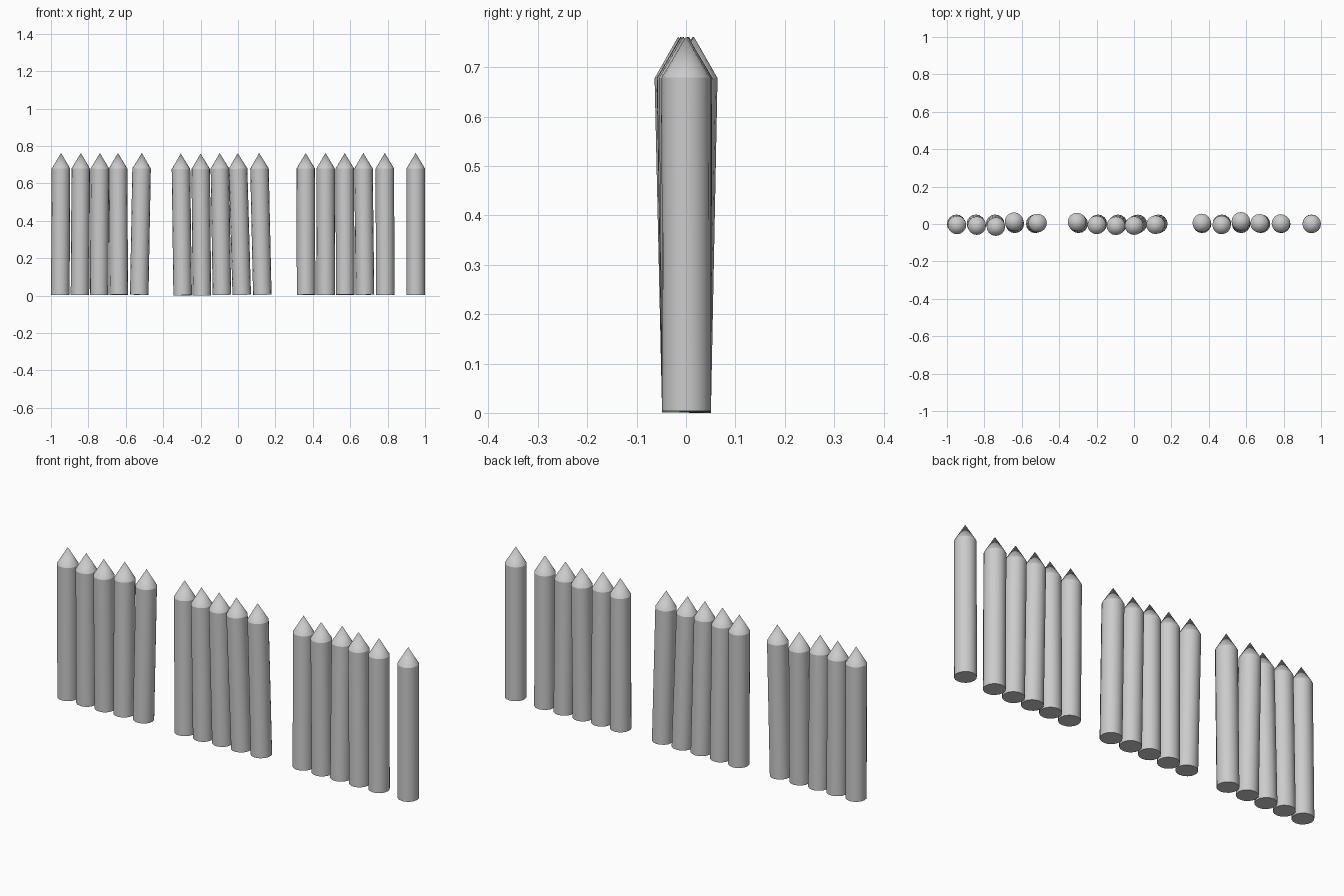
import bpy, bmesh
from mathutils import Vector

if "Cube" in bpy.data.objects:
    bpy.data.objects.remove(bpy.data.objects["Cube"])

RADIUS, SHOULDER, HEIGHT, SIDES = 0.0495, 0.675, 0.758, 16


def stake(name, base, tip):
    """Round post with a conical point, leaning from base to tip."""
    bm = bmesh.new()
    rings = bmesh.ops.create_circle(bm, cap_ends=True, radius=RADIUS, segments=SIDES)
    bottom = bm.faces[:][0]
    # shaft
    ext = bmesh.ops.extrude_edge_only(bm, edges=bottom.edges[:])
    top = [v for v in ext["geom"] if isinstance(v, bmesh.types.BMVert)]
    edges = [e for e in ext["geom"] if isinstance(e, bmesh.types.BMEdge)
             and e.verts[0] in top and e.verts[1] in top]
    for v in top:
        v.co.z = SHOULDER
    # point
    apex = bm.verts.new((0, 0, HEIGHT))
    for e in edges:
        bm.faces.new((e.verts[0], e.verts[1], apex))
    bmesh.ops.recalc_face_normals(bm, faces=bm.faces[:])
    mesh = bpy.data.meshes.new(name)
    bm.to_mesh(mesh)
    bm.free()
    ob = bpy.data.objects.new(name, mesh)
    bpy.context.collection.objects.link(ob)
    ob.location = base
    lean = Vector(tip) - Vector(base)
    ob.rotation_mode = 'QUATERNION'
    ob.rotation_quaternion = Vector((0, 0, 1)).rotation_difference(lean)
    mesh.shade_smooth()
    mesh.set_sharp_from_angle(angle=0.5)


# base x, tip x, tip y for each stake, in three groups plus an end post
stakes = [
    (-0.95, -0.946, -0.006), (-0.845, -0.84, -0.01), (-0.742, -0.738, -0.016),
    (-0.637, -0.642, 0.014), (-0.528, -0.514, 0.006),
    (-0.296, -0.306, 0.012), (-0.193, -0.2, -0.006), (-0.086, -0.098, -0.011),
    (0.02, -0.002, -0.01), (0.13, 0.113, -0.005),
    (0.364, 0.362, 0.006), (0.47, 0.468, -0.006), (0.573, 0.571, 0.016),
    (0.679, 0.67, 0.004), (0.787, 0.785, 0.003),
    (0.95, 0.95, 0.0),
]
for i, (bx, tx, ty) in enumerate(stakes):
    bz = 0.001 if i in (5, 6) else 0.004
    stake(f"fence_stake_{i + 1}", (bx, 0.001, bz), (tx, ty, bz + HEIGHT))
